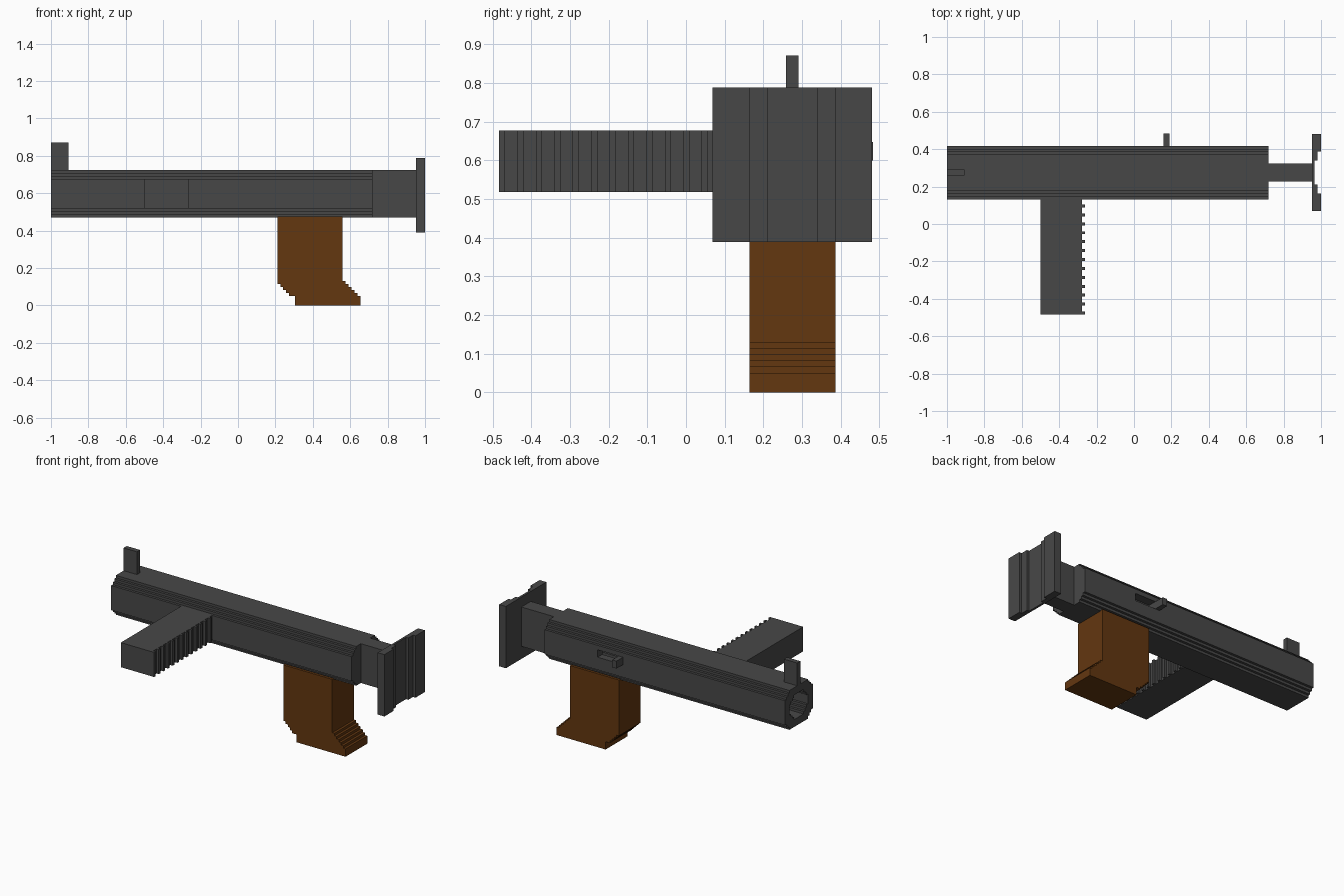
import bpy, bmesh
from mathutils import Vector

cube = bpy.data.objects.get("Cube")
if cube:
    bpy.data.objects.remove(cube, do_unlink=True)

U = 0.0159            # size of one stair step
CY, CZ = 0.275, 0.5975  # centre line of the barrel


def material(name, rgb):
    m = bpy.data.materials.new(name)
    m.use_nodes = True
    m.diffuse_color = (*rgb, 1)
    bsdf = m.node_tree.nodes["Principled BSDF"]
    bsdf.inputs["Base Color"].default_value = (*rgb, 1)
    bsdf.inputs["Roughness"].default_value = 0.8
    return m


GREY = material("gunmetal grey", (0.064, 0.064, 0.064))
BROWN = material("wood brown", (0.125, 0.038, 0.005))


def prism(name, points, direction, mat):
    """Extrude a flat outline of 3D points along a direction."""
    bm = bmesh.new()
    face = bm.faces.new([bm.verts.new(p) for p in points])
    new = bmesh.ops.extrude_face_region(bm, geom=[face])["geom"]
    verts = [v for v in new if isinstance(v, bmesh.types.BMVert)]
    bmesh.ops.translate(bm, verts=verts, vec=Vector(direction))
    bmesh.ops.recalc_face_normals(bm, faces=bm.faces)
    mesh = bpy.data.meshes.new(name)
    bm.to_mesh(mesh)
    bm.free()
    mesh.materials.append(mat)
    obj = bpy.data.objects.new(name, mesh)
    bpy.context.collection.objects.link(obj)
    return obj


def box(name, x, y, z, mat=GREY):
    pts = [(x[0], y[0], z[0]), (x[1], y[0], z[0]), (x[1], y[1], z[0]), (x[0], y[1], z[0])]
    return prism(name, pts, (0, 0, z[1] - z[0]), mat)


def stepped_tube(name, x0, x1, hy, hz, steps=3):
    """Long prism along x whose four corners are cut as stairs."""
    corner = []
    for i in range(steps + 1):
        corner.append((hy - (steps - i) * U, hz - i * U))
        if i < steps:
            corner.append((hy - (steps - i) * U, hz - (i + 1) * U))
    ring = corner + [(y, -z) for y, z in reversed(corner)]
    ring += [(-y, -z) for y, z in corner] + [(-y, z) for y, z in reversed(corner)]
    return prism(name, [(x0, CY + y, CZ + z) for y, z in ring], (x1 - x0, 0, 0), GREY)


def cut(target, cutter):
    cutter.hide_render = True
    mod = target.modifiers.new("cut", 'BOOLEAN')
    mod.operation = 'DIFFERENCE'
    mod.solver = 'EXACT'
    mod.object = cutter
    bpy.context.view_layer.objects.active = target
    bpy.ops.object.modifier_apply(modifier=mod.name)
    bpy.data.objects.remove(cutter, do_unlink=True)


# Barrel body with its bore and the bolt slot on the back side
body = stepped_tube("barrel_body", -1, 0.72, 9 * U, 8 * U)
cut(body, stepped_tube("bore_cutter", -1.05, 0.66, 6 * U, 5 * U))
cut(body, box("slot_cutter", (0.16, 0.34), (CY + 5.5 * U, 0.5), (0.60, 0.648)))

# Bolt handle sticking out of the slot
box("bolt_handle", (0.159, 0.19), (CY + 5 * U, 0.484), (0.60, 0.648))

# Front sight on the muzzle
box("front_sight", (-1, -0.905), (CY - U, CY + U), (0.72, 0.872))

# Side foregrip with ribs along one face
FZ = (0.518, 0.677)
box("side_foregrip", (-0.5, -0.278), (-0.484, CY - 8.9 * U), FZ)
for k in range(13):
    y = -0.484 + 3 * U * k
    box(f"foregrip_rib_{k + 1}", (-0.28, -0.262), (y, y + U), FZ)

# Neck joining the barrel and the shoulder plate
box("stock_neck", (0.71, 0.955), (CY - 3 * U, CY + 3 * U), (CZ - 8 * U, CZ + 8 * U))

# Shoulder plate, hollowed in steps on its outer face
half = [(13, 1.0), (7, 1.0), (7, 0.982), (4, 0.982), (4, 0.966)]
outline = [(0.952, CY - 13 * U, 0.389), (0.952, CY + 13 * U, 0.389)]
outline += [(x, CY + n * U, 0.389) for n, x in half]
outline += [(x, CY - n * U, 0.389) for n, x in reversed(half)]
prism("shoulder_plate", outline, (0, 0, 0.40), GREY)

# Pistol grip: straight block that flares rearward in stairs at the base
left, right = [], []
for i in range(6):
    z = 0.13 - i * U
    right += [(0.56 + i * U, z), (0.56 + (i + 1) * U, z)]
for i in range(5):
    z = 0.114 - i * U
    end = 0.305 if i == 4 else 0.21 + (i + 1) * U
    left += [(0.21 + i * U, z), (end, z)]
side = [(0.21, 0.475), (0.56, 0.475)] + right + [(0.56 + 6 * U, 0), (0.305, 0)] + left[::-1]
prism("pistol_grip", [(x, CY - 7 * U, z) for x, z in side], (0, 14 * U, 0), BROWN)
